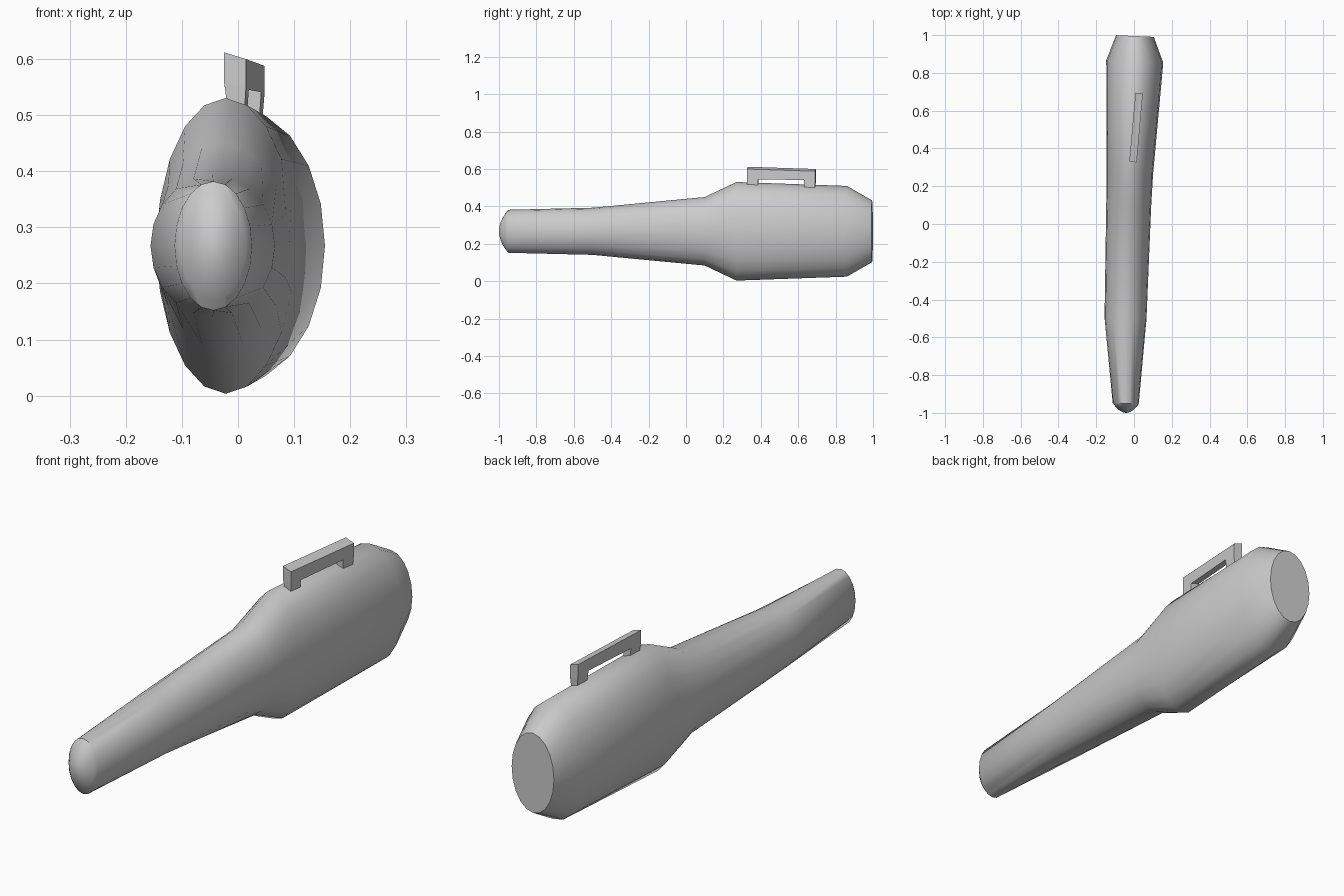
import bpy, bmesh, math

if "Cube" in bpy.data.objects:
    bpy.data.objects.remove(bpy.data.objects["Cube"])

SIDES = 20
ZC = 0.267


def finish(bm, name, smooth_angle=None):
    bmesh.ops.recalc_face_normals(bm, faces=bm.faces[:])
    mesh = bpy.data.meshes.new(name)
    bm.to_mesh(mesh)
    bm.free()
    ob = bpy.data.objects.new(name, mesh)
    bpy.context.collection.objects.link(ob)
    if smooth_angle:
        bpy.ops.object.select_all(action='DESELECT')
        bpy.context.view_layer.objects.active = ob
        ob.select_set(True)
        bpy.ops.object.shade_smooth_by_angle(angle=math.radians(smooth_angle))
    return ob


# Case body: elliptical sections (y, centre x, half width, half height)
sections = [(0.995, 0.005, 0.10, 0.165),
            (0.86, 0.004, 0.151, 0.2425),
            (0.27, -0.022, 0.123, 0.2635),
            (0.10, -0.028, 0.119, 0.183),
            (-0.50, -0.045, 0.111, 0.126),
            (-0.95, -0.044, 0.069, 0.115)]
# Shallow rounded tip
for s in (0.85, 0.65, 0.42, 0.2):
    sections.append((-0.95 - 0.05 * (1 - s * s), -0.044, 0.069 * s, 0.115 * s))

bm = bmesh.new()
rings = []
for y, cx, hw, hh in sections:
    ring = []
    for i in range(SIDES):
        a = 2 * math.pi * i / SIDES
        dx = hw * math.sin(a)
        ring.append(bm.verts.new((cx + dx, y - 0.045 * dx, ZC + hh * math.cos(a))))
    rings.append(ring)
for r0, r1 in zip(rings, rings[1:]):
    for i in range(SIDES):
        j = (i + 1) % SIDES
        bm.faces.new((r0[i], r0[j], r1[j], r1[i]))
bm.faces.new(rings[0])
tip = bm.verts.new((-0.044, -1.0, ZC))
for i in range(SIDES):
    bm.faces.new((rings[-1][i], rings[-1][(i + 1) % SIDES], tip))
finish(bm, "case_body", 40)

# Carry handle: U-shaped profile (y, z, side taper), slanted across its width
profile = [(0.333, 0.500, 0.008), (0.330, 0.560, 0), (0.330, 0.612, 0),
           (0.695, 0.600, 0), (0.695, 0.545, 0), (0.692, 0.495, 0.008),
           (0.634, 0.495, 0.008), (0.634, 0.553, 0), (0.388, 0.557, 0),
           (0.388, 0.500, 0.008)]
bm = bmesh.new()
left, right = [], []
for y, z, taper in profile:
    x = -0.025 + (y - 0.33) * 0.09
    left.append(bm.verts.new((x + taper, y, z)))
    right.append(bm.verts.new((x + 0.039 - taper * 0.5, y - 0.004, z - 0.012)))
bm.faces.new(left)
bm.faces.new(right[::-1])
n = len(profile)
for i in range(n):
    j = (i + 1) % n
    bm.faces.new((left[i], left[j], right[j], right[i]))
finish(bm, "carry_handle")
